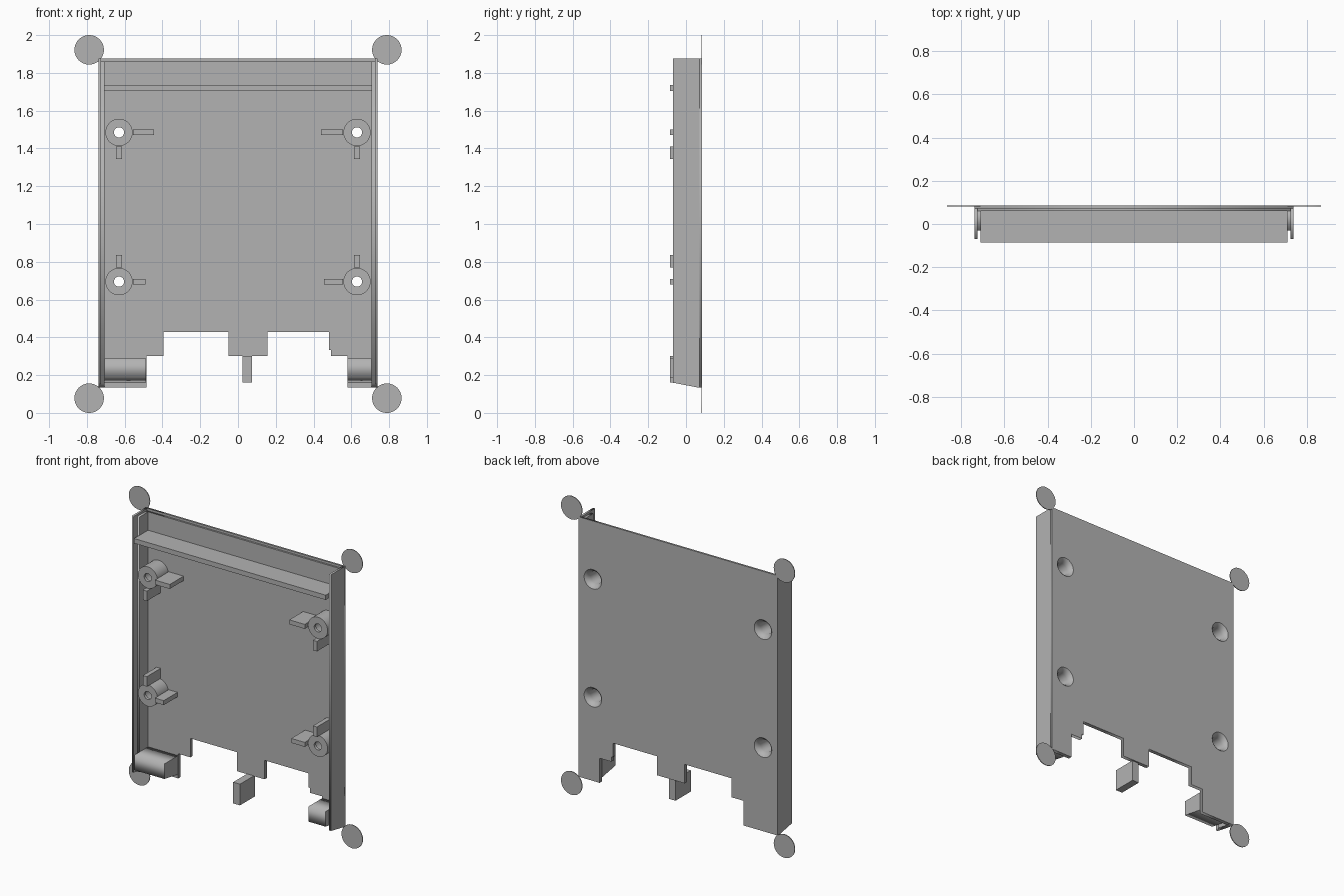
import bpy, bmesh
from math import pi, sin, cos
from mathutils import Matrix, Vector

cube = bpy.data.objects.get("Cube")
if cube:
    bpy.data.objects.remove(cube)

grey = bpy.data.materials.new("plain grey")
grey.use_nodes = True
grey.diffuse_color = (0.45, 0.45, 0.45, 1)
grey.node_tree.nodes["Principled BSDF"].inputs["Base Color"].default_value = grey.diffuse_color

BACK, FLOOR, RIM, TIP = 0.085, 0.06, -0.07, -0.086
BOSSES = [(sx * 0.63, z) for sx in (-1, 1) for z in (0.695, 1.485)]


def finish(name, bm):
    bmesh.ops.remove_doubles(bm, verts=bm.verts, dist=1e-5)
    bmesh.ops.recalc_face_normals(bm, faces=bm.faces)
    mesh = bpy.data.meshes.new(name)
    bm.to_mesh(mesh)
    bm.free()
    mesh.materials.append(grey)
    obj = bpy.data.objects.new(name, mesh)
    bpy.context.collection.objects.link(obj)
    return obj


def slab(name, outlines, lo, hi, along):
    """Extrude filled outlines (later ones are holes) along x or y."""
    curve = bpy.data.curves.new(name, "CURVE")
    curve.dimensions, curve.fill_mode = "2D", "BOTH"
    curve.extrude = (hi - lo) / 2
    for pts in outlines:
        spline = curve.splines.new("POLY")
        spline.points.add(len(pts) - 1)
        spline.use_cyclic_u = True
        for p, (u, v) in zip(spline.points, pts):
            p.co = (u, v, 0, 1)
    helper = bpy.data.objects.new(name + " helper", curve)
    bpy.context.collection.objects.link(helper)
    graph = bpy.context.evaluated_depsgraph_get()
    mesh = bpy.data.meshes.new_from_object(helper.evaluated_get(graph))
    mid = (lo + hi) / 2
    turn = Matrix.Rotation(pi / 2, 4, "X")
    if along == "x":
        turn = Matrix.Translation((mid, 0, 0)) @ Matrix.Rotation(pi / 2, 4, "Z") @ turn
    else:
        turn = Matrix.Translation((0, mid, 0)) @ turn
    bm = bmesh.new()
    bm.from_mesh(mesh)
    bm.transform(turn)
    bpy.data.objects.remove(helper)
    bpy.data.curves.remove(curve)
    bpy.data.meshes.remove(mesh)
    return finish(name, bm)


def box(name, x0, x1, y0, y1, z0, z1):
    bm = bmesh.new()
    bmesh.ops.create_cube(bm, size=1)
    bm.transform(Matrix.Translation(((x0 + x1) / 2, (y0 + y1) / 2, (z0 + z1) / 2))
                 @ Matrix.Diagonal((x1 - x0, y1 - y0, z1 - z0, 1)))
    return finish(name, bm)


def circle(x, z, r, n=48):
    return [(x + r * cos(2 * pi * i / n), z + r * sin(2 * pi * i / n)) for i in range(n)]


# Back plate in two layers, with connector notches and screw openings
notches = [(-0.485, 0.135), (-0.485, 0.3), (-0.395, 0.3), (-0.395, 0.427), (-0.05, 0.427),
           (-0.05, 0.3), (0.155, 0.3), (0.155, 0.427), (0.482, 0.427), (0.482, 0.333),
           (0.493, 0.333), (0.493, 0.3), (0.58, 0.3), (0.58, 0.135)]
for name, half, top, lo, hi in (("back_plate", 0.738, 1.875, 0.072, BACK),
                                ("inner_plate", 0.725, 1.86, FLOOR, 0.073)):
    outline = [(-half, top), (-half, 0.135)] + notches + [(half, 0.135), (half, top)]
    slab(name, [outline] + [circle(x, z, 0.065) for x, z in BOSSES], lo, hi, "y")

# Side walls with a lower inner lip
for side, s in (("left", 1), ("right", -1)):
    for part, a, b, front, top in (("wall", 0.724, 0.738, RIM, 1.875),
                                   ("lip", 0.708, 0.725, -0.03, 1.86)):
        low = 0.135 + 0.025 * (FLOOR - front) / (FLOOR - RIM)
        profile = [(front, low), (FLOOR, 0.135), (BACK - 0.001, 0.135),
                   (BACK - 0.001, top), (front, top)]
        slab(f"{side}_{part}", [profile], min(s * a, s * b), max(s * a, s * b), "x")

# Cross bar near the top and the centre tab
box("cross_bar", -0.71, 0.71, TIP, FLOOR + 0.005, 1.705, 1.737)
box("centre_tab", 0.025, 0.075, TIP, FLOOR + 0.015, 0.16, 0.302)

# Lower corner blocks with a sloping underside
wedge = [(TIP, 0.187), (FLOOR + 0.005, 0.16), (FLOOR + 0.005, 0.287), (TIP, 0.287)]
slab("right_corner_block", [wedge], -0.708, -0.486, "x")
slab("left_corner_block", [wedge], 0.581, 0.708, "x")

# Screw bosses, countersunk from the back
section = [(0.065, BACK), (0.056, 0.078), (0.048, 0.067), (0.042, 0.05), (0.042, -0.035),
           (0.027, -0.035), (0.027, -0.055), (0.072, -0.055), (0.072, FLOOR + 0.005)]
for x, z in BOSSES:
    bm = bmesh.new()
    verts = [bm.verts.new((r, y, 0)) for r, y in section]
    edges = [bm.edges.new(pair) for pair in zip(verts, verts[1:])]
    bmesh.ops.spin(bm, geom=verts + edges, cent=(0, 0, 0), axis=(0, 1, 0),
                   angle=2 * pi, steps=48)
    bm.transform(Matrix.Translation(Vector((x, 0, z))))
    boss = finish("screw_boss", bm)
    bpy.ops.object.select_all(action="DESELECT")
    boss.select_set(True)
    bpy.context.view_layer.objects.active = boss
    bpy.ops.object.shade_smooth_by_angle(angle=pi / 6)

# Ribs beside the bosses
for (x, z), reach in zip(BOSSES, (0.49, 0.445, 0.455, 0.44)):
    s = 1 if x > 0 else -1
    ends = sorted((s * 0.555, s * reach))
    box("horizontal_rib", *ends, TIP, FLOOR + 0.005, z - 0.015, z + 0.015)
    low, high = (0.77, 0.837) if z < 1 else (1.343, 1.41)
    box("vertical_rib", x - 0.015, x + 0.015, TIP, FLOOR + 0.005, low, high)

# Thin round corner pads
for x in (-0.788, 0.788):
    for z in (0.078, 1.922):
        slab("corner_pad", [circle(x, z, 0.078)], BACK - 0.004, BACK + 0.001, "y")
